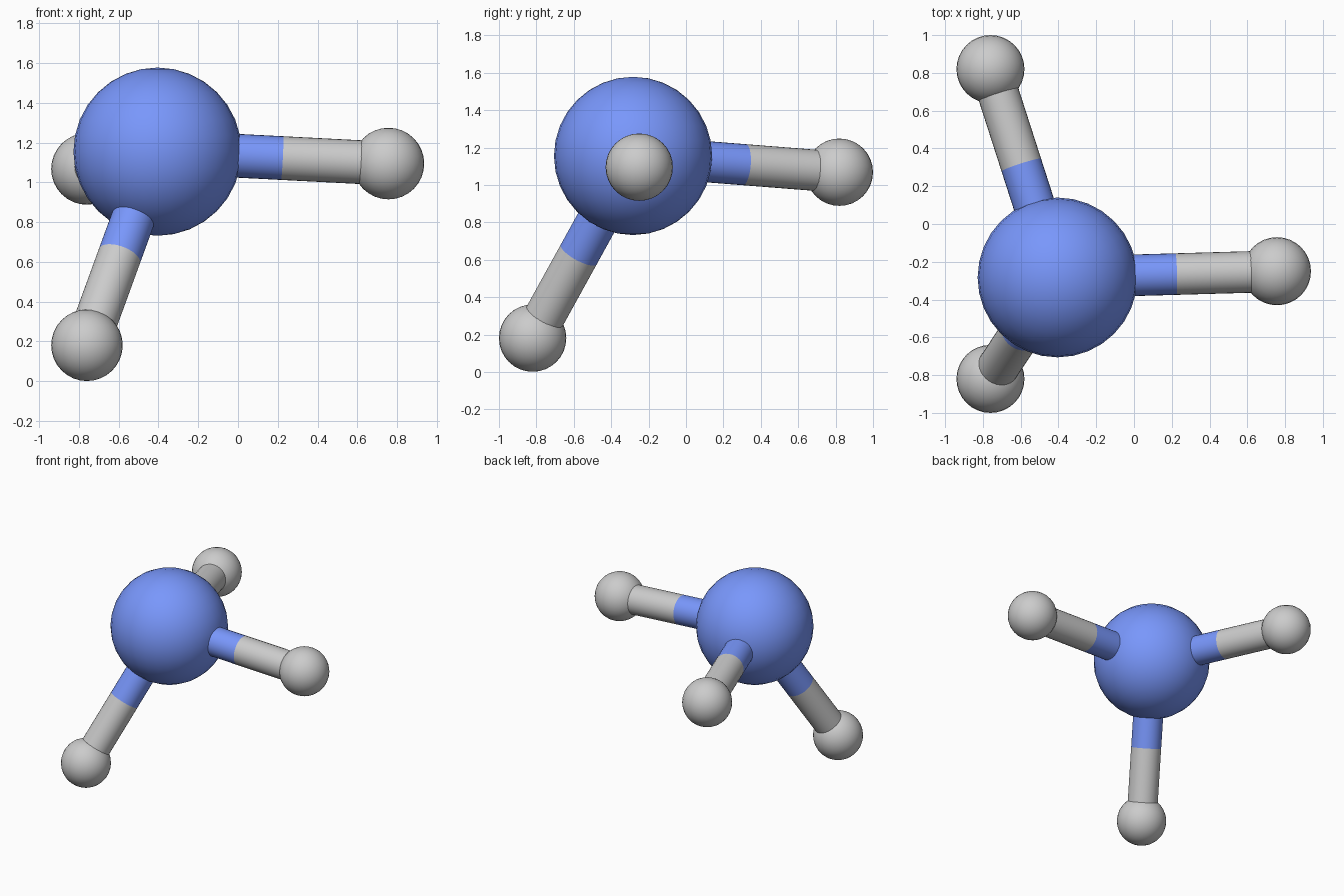
import bpy
from mathutils import Vector

if "Cube" in bpy.data.objects:
    bpy.data.objects.remove(bpy.data.objects["Cube"])

# Atom positions and sizes
CENTRE = Vector((-0.405, -0.283, 1.155))
OUTER = [Vector((0.757, -0.25, 1.095)),
         Vector((-0.76, 0.82, 1.068)),
         Vector((-0.76, -0.82, 0.181))]
R_CENTRE, R_OUTER, R_BOND = 0.423, 0.18, 0.11
SPLIT = 0.54  # where the bond changes colour

blue = bpy.data.materials.new("blue")
blue.diffuse_color = (0.19, 0.31, 0.97, 1)
blue.use_nodes = True
blue.node_tree.nodes["Principled BSDF"].inputs["Base Color"].default_value = blue.diffuse_color


def finish(name, material):
    ob = bpy.context.object
    ob.name = name
    if material:
        ob.data.materials.append(material)
    bpy.ops.object.shade_smooth_by_angle()
    return ob


def ball(name, pos, radius, material=None):
    bpy.ops.mesh.primitive_uv_sphere_add(segments=32, ring_count=16,
                                         radius=radius, location=pos)
    return finish(name, material)


def rod(name, a, b, material=None):
    d = b - a
    bpy.ops.mesh.primitive_cylinder_add(
        vertices=32, radius=R_BOND, depth=d.length, location=(a + b) / 2,
        rotation=d.to_track_quat('Z', 'Y').to_euler())
    return finish(name, material)


# Large central atom
ball("central_atom", CENTRE, R_CENTRE, blue)

# Three small atoms, each on a two-tone bond
for i, pos in enumerate(OUTER, 1):
    ball(f"outer_atom_{i}", pos, R_OUTER)
    mid = CENTRE.lerp(pos, SPLIT)
    rod(f"bond_inner_half_{i}", CENTRE, mid, blue)
    rod(f"bond_outer_half_{i}", mid, pos)
